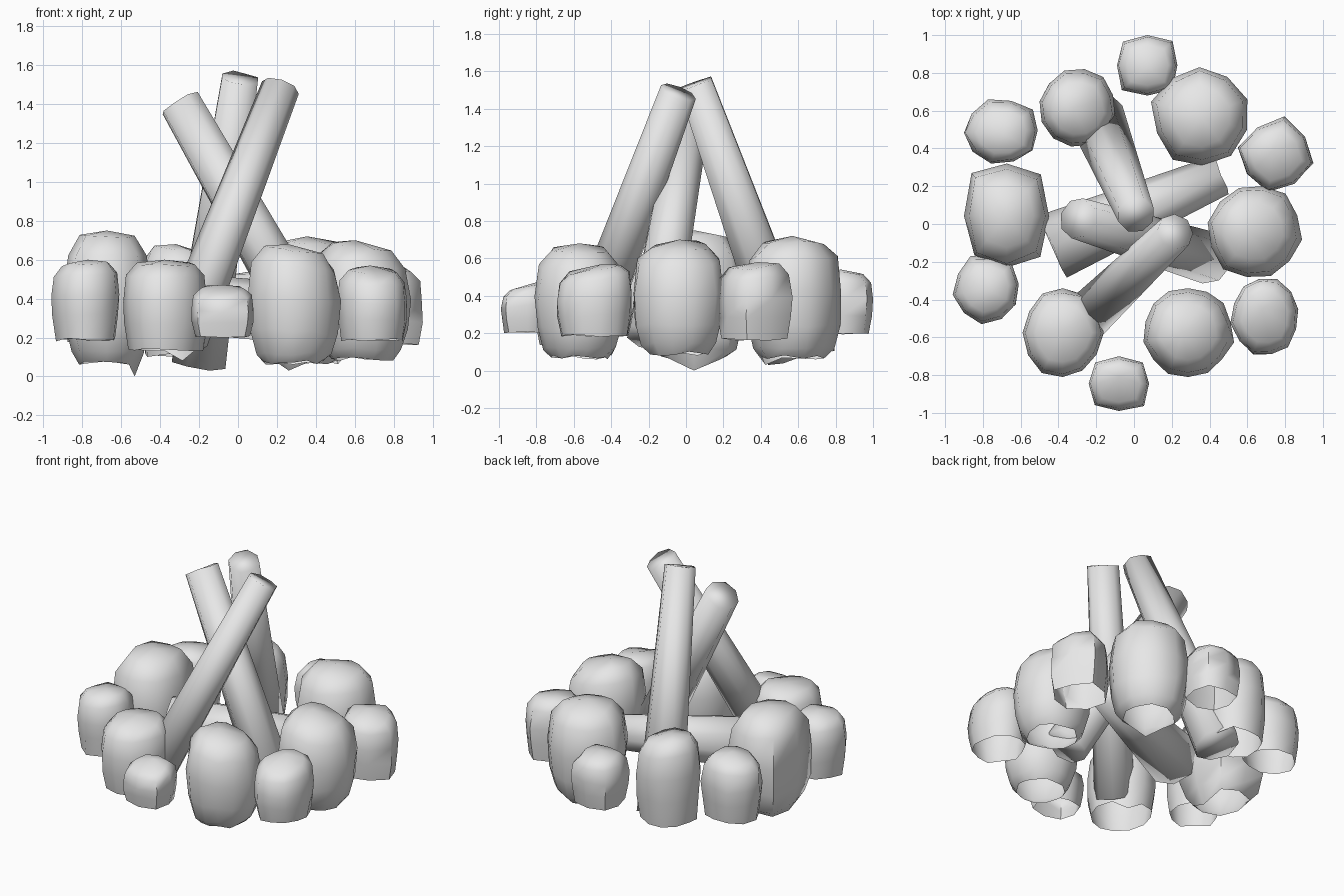
import bpy, bmesh, math, random
from mathutils import Vector, Matrix

random.seed(11)

# remove the default cube
cube = bpy.data.objects.get("Cube")
if cube:
    bpy.data.objects.remove(cube, do_unlink=True)

# single stone-grey colour
GREY = (0.8, 0.8, 0.8, 1)
mat = bpy.data.materials.new("plain_grey")
mat.use_nodes = True
mat.diffuse_color = GREY
mat.node_tree.nodes["Principled BSDF"].inputs["Base Color"].default_value = GREY


def finish(name, bm, angle):
    """Turn a bmesh into a named, softly shaded object."""
    bmesh.ops.recalc_face_normals(bm, faces=bm.faces)
    mesh = bpy.data.meshes.new(name)
    bm.to_mesh(mesh)
    bm.free()
    mesh.materials.append(mat)
    obj = bpy.data.objects.new(name, mesh)
    bpy.context.collection.objects.link(obj)
    bpy.ops.object.select_all(action="DESELECT")
    obj.select_set(True)
    bpy.context.view_layer.objects.active = obj
    bpy.ops.object.shade_smooth_by_angle(angle=math.radians(angle))


def bridge(bm, low, high):
    for i in range(len(low)):
        j = (i + 1) % len(low)
        bm.faces.new((low[i], low[j], high[j], high[i]))


# side profiles of the rocks: height fraction, radius
BARREL = [(0.02, 0.64), (0.1, 0.82), (0.28, 0.95), (0.55, 1), (0.82, 0.9), (0.95, 0.62)]
BLOCK = [(0, 0.88), (0.3, 0.98), (0.55, 1), (0.82, 0.93), (0.95, 0.68)]


def rock(name, profile, sides, turn, lean, bounds, drop=0):
    """Many-sided rock, open underneath, its top rising towards lean."""
    # cross-section: corners with softly bulging sides between them
    section = []
    for i in range(sides):
        corner = math.radians(turn + 360 * i / sides)
        half = math.pi / sides
        section.append((corner, random.uniform(0.96, 1.03)))
        section.append((corner + half, 0.515 * (1 + math.cos(half))))
    lean = Vector(lean)

    bm = bmesh.new()
    rings = []
    for h, r in profile:
        ring = []
        for angle, radius in section:
            k = r * radius * random.uniform(0.97, 1.02)
            p = Vector((math.cos(angle) * k, math.sin(angle) * k))
            z = h + random.uniform(-0.02, 0.02) + lean.dot(p) * h
            ring.append(bm.verts.new((p.x, p.y, z)))
        rings.append(ring)
    for low, high in zip(rings, rings[1:]):
        bridge(bm, low, high)
    # low peaked top
    peak = bm.verts.new((2 * lean.x, 2 * lean.y, 1 + 2 * lean.length_squared))
    top = rings[-1]
    for i in range(len(top)):
        bm.faces.new((top[i], top[(i + 1) % len(top)], peak))

    # fit each axis to its bounds
    for axis in range(3):
        lo, hi = bounds[2 * axis:2 * axis + 2]
        values = [v.co[axis] for v in bm.verts]
        least, span = min(values), max(values) - min(values)
        for v in bm.verts:
            v.co[axis] = lo + (v.co[axis] - least) / span * (hi - lo)
    # torn lower edge on the side of the fire
    if drop:
        inner = min(rings[0], key=lambda v: v.co.xy.length)
        inner.co.z = bounds[4] - drop
    finish(name, bm, 60)


def log(name, start, end, r_start, r_end, sides=8):
    """Tapered, slightly uneven log between two points."""
    a, b = Vector(start), Vector(end)
    axis = b - a
    bm = bmesh.new()
    bmesh.ops.create_cone(bm, cap_ends=True, segments=sides, radius1=r_start,
                          radius2=r_end, depth=axis.length)
    for v in bm.verts:
        v.co.z += random.uniform(-0.01, 0.01)
    turn = axis.to_track_quat("Z", "Y").to_matrix().to_4x4()
    bm.transform(Matrix.Translation((a + b) / 2) @ turn)
    finish(name, bm, 100)


# ring of stones, clockwise from the back
rock("back_small_rock", BLOCK, 4, 45, (0, -0.03), (-0.09, 0.23, 0.68, 1, 0.19, 0.54))
rock("back_left_large_rock", BARREL, 5, 20, (0, 0), (0.09, 0.6, 0.31, 0.83, 0.06, 0.72), 0.03)
rock("left_back_small_rock", BLOCK, 4, -12, (-0.05, 0.05), (0.55, 0.95, 0.17, 0.57, 0.16, 0.58))
rock("left_large_rock", BARREL, 6, -10, (-0.07, 0), (0.39, 0.89, -0.28, 0.2, 0.08, 0.7))
rock("left_front_small_rock", BLOCK, 6, 10, (-0.04, 0.1), (0.51, 0.87, -0.69, -0.29, 0.18, 0.57))
rock("front_left_large_rock", BARREL, 7, 90, (-0.06, 0), (0.05, 0.53, -0.81, -0.34, 0.06, 0.68))
rock("front_small_rock", BLOCK, 4, 45, (0, 0.12), (-0.24, 0.08, -0.99, -0.7, 0.2, 0.47))
rock("front_right_large_rock", BLOCK, 6, 0, (0, 0.03), (-0.59, -0.16, -0.81, -0.34, 0.13, 0.6), 0.05)
rock("right_front_small_rock", BLOCK, 5, 45, (0.02, 0), (-0.96, -0.61, -0.53, -0.17, 0.18, 0.6))
rock("right_large_rock", BARREL, 4, 45, (0, 0), (-0.9, -0.45, -0.23, 0.32, 0.06, 0.75), 0.06)
rock("right_back_small_rock", BLOCK, 5, 38, (0.03, -0.03), (-0.9, -0.51, 0.32, 0.66, 0.17, 0.6))
rock("back_right_large_rock", BLOCK, 6, 50, (-0.05, 0), (-0.5, -0.1, 0.41, 0.82, 0.1, 0.68))

# three leaning logs and one lying across the middle
log("front_leaning_log", (-0.28, -0.52, 0.2), (0.22, -0.04, 1.49), 0.13, 0.1)
log("back_leaning_log", (-0.2, 0.57, 0.08), (0.01, 0.05, 1.53), 0.15, 0.1)
log("side_leaning_log", (0.4, -0.18, 0.18), (-0.3, 0.03, 1.41), 0.14, 0.11)
log("lying_log", (-0.43, -0.12, 0.36), (0.46, 0.26, 0.36), 0.18, 0.11)
